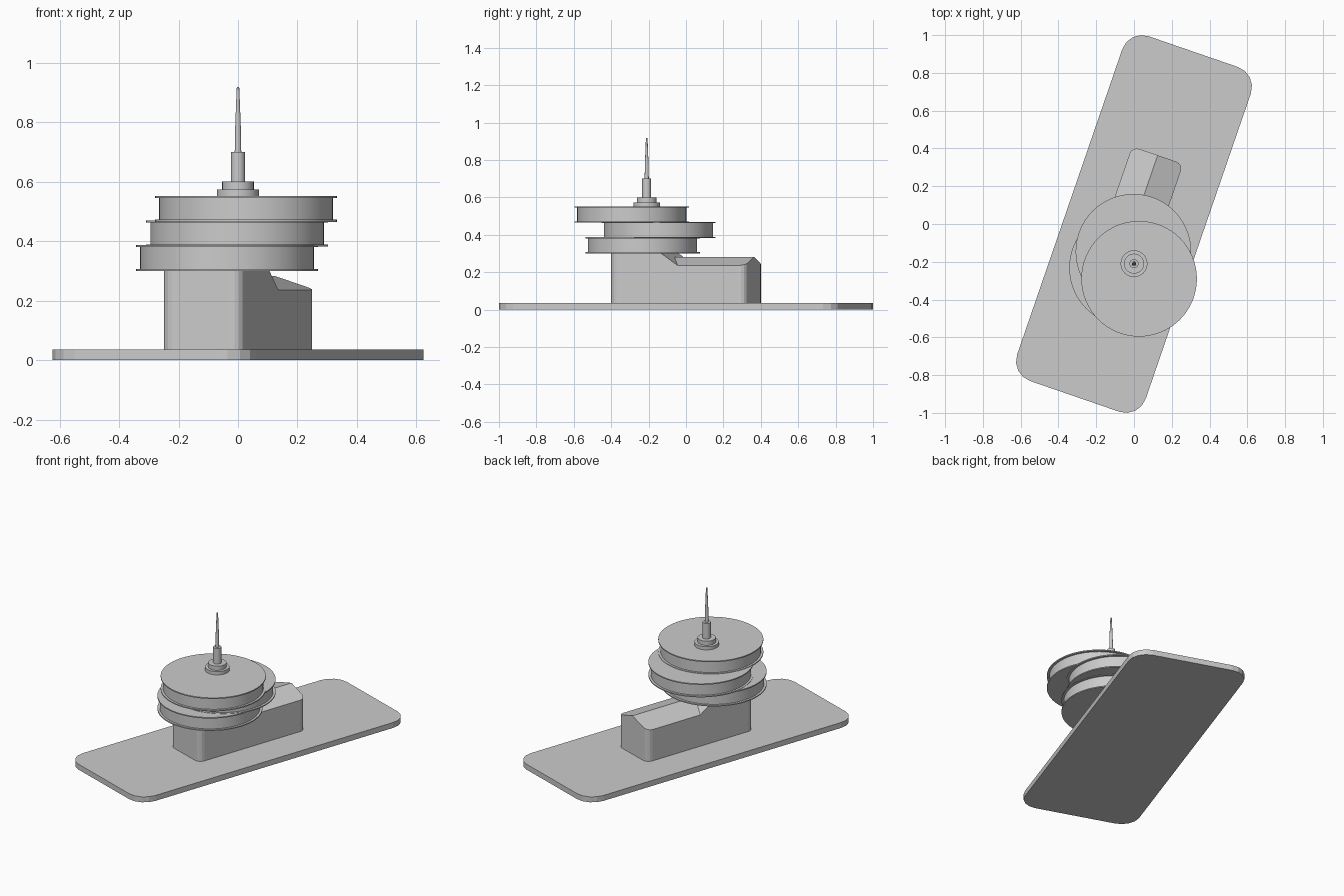
import bpy, bmesh, math

if "Cube" in bpy.data.objects:
    bpy.data.objects.remove(bpy.data.objects["Cube"])

ANGLE = math.radians(-19)  # plan rotation of the slab and podium


def make_object(name, verts, faces):
    mesh = bpy.data.meshes.new(name)
    bm = bmesh.new()
    vs = [bm.verts.new(v) for v in verts]
    for f in faces:
        bm.faces.new([vs[i] for i in f])
    bmesh.ops.recalc_face_normals(bm, faces=bm.faces[:])
    bm.to_mesh(mesh)
    bm.free()
    obj = bpy.data.objects.new(name, mesh)
    bpy.context.collection.objects.link(obj)
    return obj


def prism(name, bottom, top):
    n = len(bottom)
    faces = [list(range(n))[::-1], list(range(n, 2 * n))]
    faces += [[i, (i + 1) % n, (i + 1) % n + n, i + n] for i in range(n)]
    return make_object(name, bottom + top, faces)


def rounded_slab(name, hx, hy, r, z0, z1, seg=4):
    outline = []
    for k, (sx, sy) in enumerate([(1, 1), (-1, 1), (-1, -1), (1, -1)]):
        for i in range(seg + 1):
            a = math.pi / 2 * (k + i / seg)
            outline.append((sx * (hx - r) + r * math.cos(a),
                            sy * (hy - r) + r * math.sin(a)))
    obj = prism(name, [(x, y, z0) for x, y in outline],
                [(x, y, z1) for x, y in outline])
    obj.rotation_euler.z = ANGLE
    return obj


def lathe(name, profile, centre, seg):
    verts, faces = [], []
    for r, z in profile:
        for i in range(seg):
            a = 2 * math.pi * i / seg
            verts.append((r * math.cos(a), r * math.sin(a), z))
    for k in range(len(profile) - 1):
        for i in range(seg):
            j = (i + 1) % seg
            faces.append([k * seg + i, k * seg + j,
                          (k + 1) * seg + j, (k + 1) * seg + i])
    faces += [list(range(seg))[::-1],
              list(range((len(profile) - 1) * seg, len(profile) * seg))]
    obj = make_object(name, verts, faces)
    obj.location = (centre[0], centre[1], 0)
    bpy.ops.object.select_all(action='DESELECT')
    obj.select_set(True)
    bpy.context.view_layer.objects.active = obj
    bpy.ops.object.shade_smooth_by_angle(angle=math.radians(30))
    return obj


# Ground slab
rounded_slab("ground_slab", 0.36, 0.965, 0.11, 0, 0.035)

# Podium with a gabled rear half, cut by a prism with a slanted front end
podium = rounded_slab("podium", 0.143, 0.385, 0.04, 0.03, 0.302)
section = [(-0.3, 0.186), (0, 0.282), (0.3, 0.186), (0.3, 0.5), (-0.3, 0.5)]
cutter = prism("roof_cutter",
               [(x, -0.004 - 1.45 * (z - 0.24), z) for x, z in section],
               [(x, 0.7, z) for x, z in section])
cutter.rotation_euler.z = ANGLE
cutter.hide_render = True
cutter.hide_viewport = False
cutter.display_type = 'WIRE'
cut = podium.modifiers.new("roof_cut", 'BOOLEAN')
cut.operation = 'DIFFERENCE'
cut.solver = 'EXACT'
cut.object = cutter
bpy.context.view_layer.objects.active = podium
bpy.ops.object.modifier_apply(modifier=cut.name)
bpy.data.objects.remove(cutter)

# Three offset drum storeys with projecting floor and roof rims
R, r, t, h = 0.306, 0.292, 0.007, 0.087
for name, x, y, z in [("lower_drum", -0.037, -0.232, 0.300),
                      ("middle_drum", -0.003, -0.147, 0.382),
                      ("upper_drum", 0.027, -0.290, 0.465)]:
    lathe(name, [(R, z), (R, z + t), (r, z + t), (r, z + h - t),
                 (R, z + h - t), (R, z + h)], (x, y), 64)

# Stepped mast foot and tapering spire
lathe("spire", [(0.071, 0.548), (0.071, 0.573), (0.053, 0.573), (0.053, 0.6),
                (0.024, 0.6), (0.024, 0.7), (0.011, 0.7), (0.010, 0.77),
                (0.005, 0.9), (0.004, 0.918)], (0, -0.21), 32)
